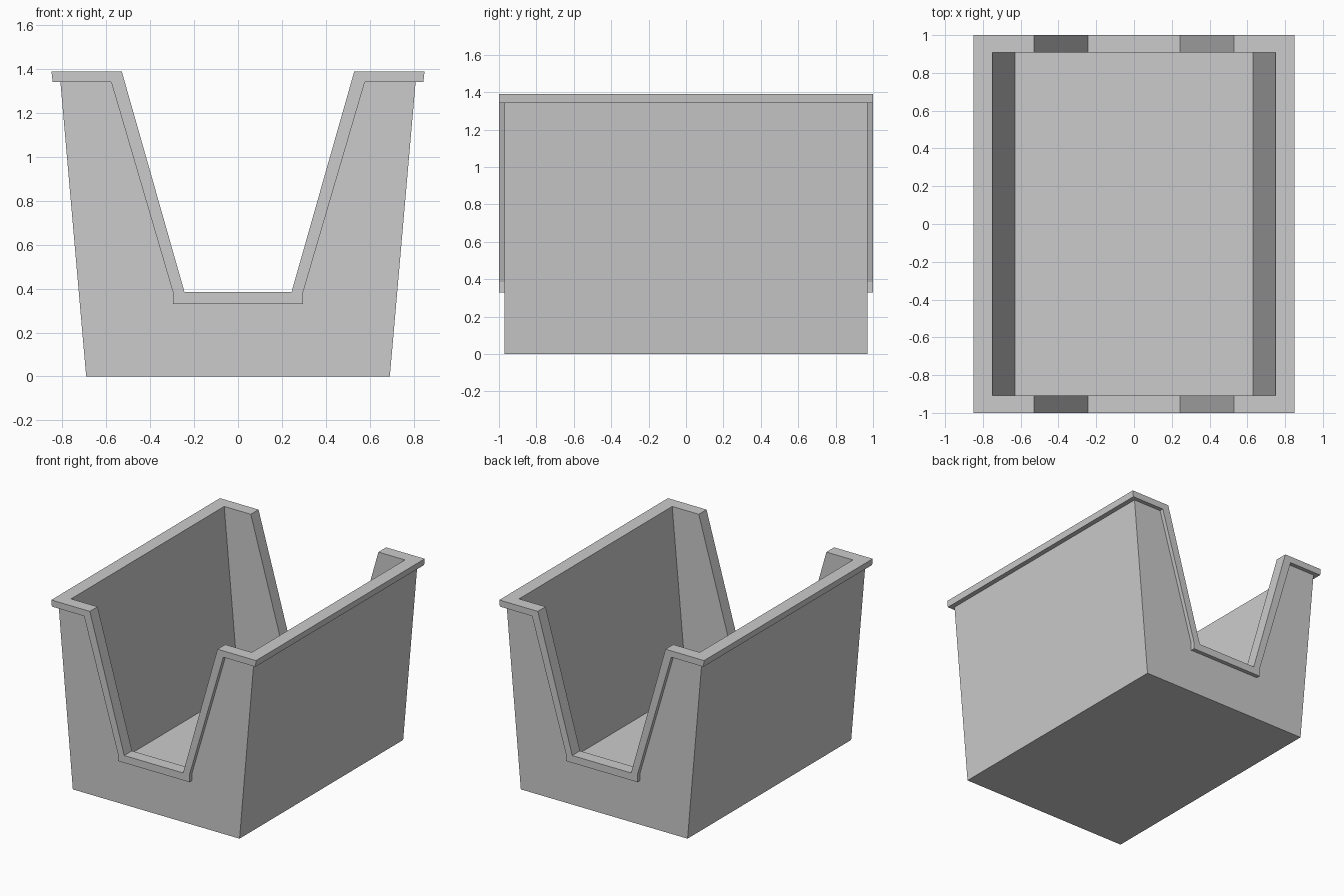
import bpy, bmesh

if "Cube" in bpy.data.objects:
    bpy.data.objects.remove(bpy.data.objects["Cube"])


def prism(name, half, depth):
    """Extrude a mirrored front profile (right half, bottom to top) along y by +-depth."""
    profile = half + [(-x, z) for x, z in reversed(half)]
    bm = bmesh.new()
    face = bm.faces.new([bm.verts.new((x, -depth, z)) for x, z in profile])
    ext = bmesh.ops.extrude_face_region(bm, geom=[face])
    verts = [g for g in ext["geom"] if isinstance(g, bmesh.types.BMVert)]
    bmesh.ops.translate(bm, verts=verts, vec=(0, 2 * depth, 0))
    bmesh.ops.recalc_face_normals(bm, faces=bm.faces)
    mesh = bpy.data.meshes.new(name)
    bm.to_mesh(mesh)
    bm.free()
    obj = bpy.data.objects.new(name, mesh)
    bpy.context.collection.objects.link(obj)
    return obj


def combine(target, other, operation):
    """Apply a boolean and remove the helper."""
    mod = target.modifiers.new(operation.lower(), 'BOOLEAN')
    mod.operation = operation
    mod.solver = 'EXACT'
    mod.object = other
    bpy.context.view_layer.objects.active = target
    bpy.ops.object.modifier_apply(modifier=mod.name)
    bpy.data.objects.remove(other, do_unlink=True)


# Tapered outer body, reaching slightly into the rim
tub = prism("open_ended_bin", [(0.692, 0), (0.811, 1.36)], 0.97)

# Overhanging top rim and the raised collars around the end openings
rim = prism("top_rim", [(0.845, 1.342), (0.85, 1.39)], 1.0)
collar = prism("end_collar", [(0.297, 0.33), (0.297, 0.385), (0.578, 1.342), (0.583, 1.36)], 1.0)
combine(tub, rim, 'UNION')
combine(tub, collar, 'UNION')

# Inner cavity with sloped sides
cavity = prism("cavity_cutter", [(0.63, 0.055), (0.76, 1.5)], 0.908)
combine(tub, cavity, 'DIFFERENCE')

# Sloped openings through both ends
notch = prism("opening_cutter", [(0.244, 0.385), (0.561, 1.5)], 1.2)
combine(tub, notch, 'DIFFERENCE')
